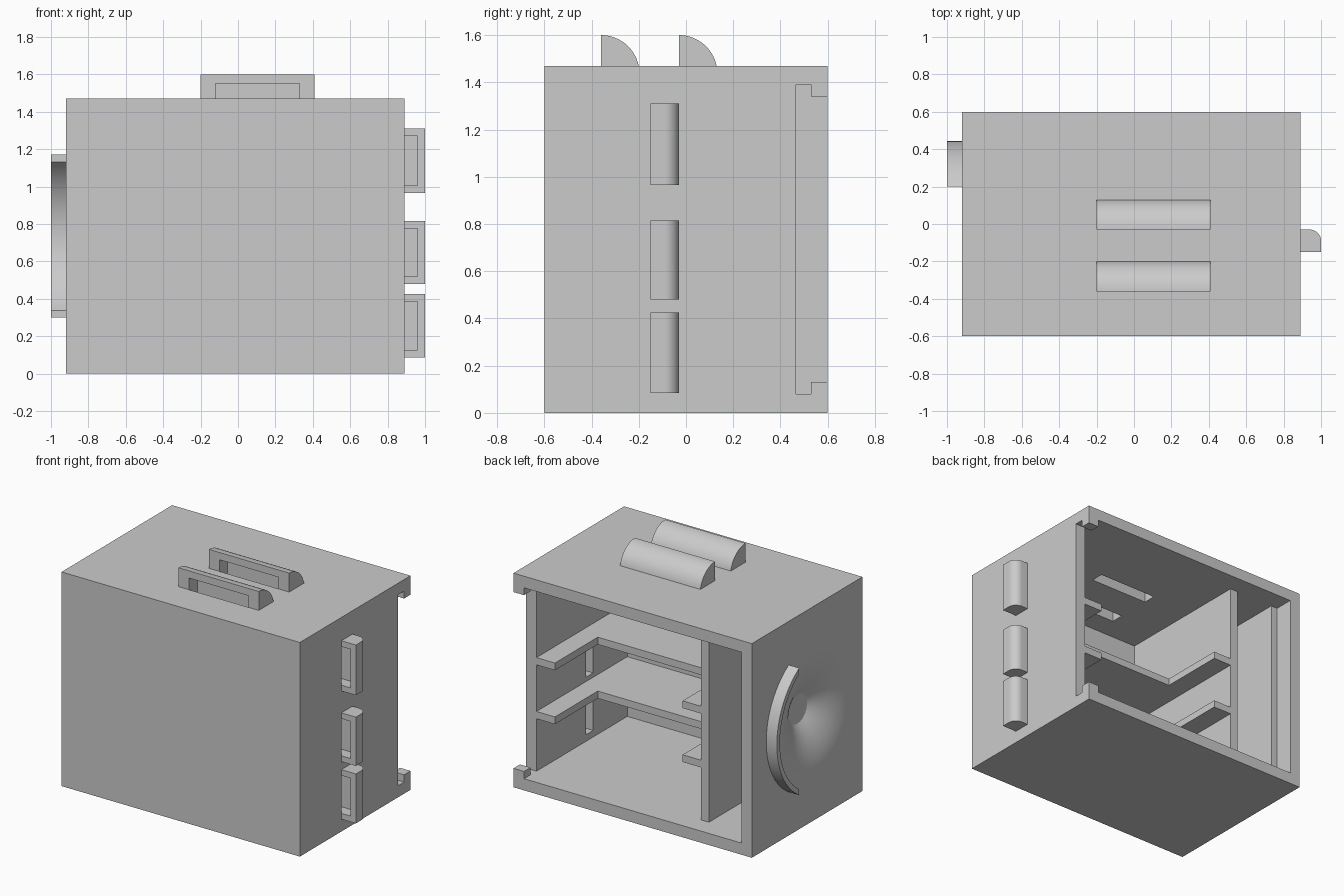
import bpy, bmesh
from math import sin, cos, pi, acos
from mathutils import Vector

cube = bpy.data.objects.get("Cube")
if cube:
    bpy.data.objects.remove(cube)

grey = bpy.data.materials.new("light grey")
grey.use_nodes = True
colour = (0.6, 0.6, 0.6, 1)
grey.diffuse_color = colour
grey.node_tree.nodes["Principled BSDF"].inputs["Base Color"].default_value = colour


def finish(name, bm):
    bmesh.ops.recalc_face_normals(bm, faces=bm.faces)
    mesh = bpy.data.meshes.new(name)
    bm.to_mesh(mesh)
    bm.free()
    mesh.materials.append(grey)
    ob = bpy.data.objects.new(name, mesh)
    bpy.context.collection.objects.link(ob)
    return ob


def prism(name, points, sweep):
    """Extrude a flat outline along a vector."""
    bm = bmesh.new()
    face = bm.faces.new([bm.verts.new(p) for p in points])
    new = bmesh.ops.extrude_face_region(bm, geom=[face], use_keep_orig=True)["geom"]
    bmesh.ops.translate(bm, vec=sweep, verts=[v for v in new if isinstance(v, bmesh.types.BMVert)])
    return finish(name, bm)


def box(name, x, y, z):
    outline = [(x[0], y[0], z[0]), (x[1], y[0], z[0]), (x[1], y[1], z[0]), (x[0], y[1], z[0])]
    return prism(name, outline, Vector((0, 0, z[1] - z[0])))


def activate(ob):
    bpy.ops.object.select_all(action='DESELECT')
    ob.select_set(True)
    bpy.context.view_layer.objects.active = ob


def cut(ob, cutter):
    """Subtract the cutter, then discard it."""
    mod = ob.modifiers.new("cut", 'BOOLEAN')
    mod.operation, mod.solver, mod.object = 'DIFFERENCE', 'EXACT', cutter
    activate(ob)
    bpy.ops.object.modifier_apply(modifier=mod.name)
    bpy.data.objects.remove(cutter)


def smooth(ob):
    activate(ob)
    bpy.ops.object.shade_smooth_by_angle(angle=pi / 6)


LEFT, RIGHT, TOP = -0.92, 0.89, 1.47
FLOOR, CEIL = 0.08, 1.39
INNER, STOP, FRONT = 0.81, 0.465, -0.52
HORN_Y, HORN_Z = -0.07, 0.735

# Hollow cabinet, open at the back, with a door slot in one side wall
cabinet = box("cabinet", (LEFT, RIGHT), (-0.6, 0.6), (0, TOP))
cut(cabinet, box("inside", (-0.79, INNER), (FRONT, 0.7), (FLOOR, CEIL)))
cut(cabinet, box("door_recess", (-0.84, 0.8), (STOP, 0.7), (FLOOR, CEIL)))
cut(cabinet, box("door_slot", (0.7, 1), (STOP, 0.53), (FLOOR, CEIL)))
cut(cabinet, box("door_gap", (0.7, 1), (0.5, 0.7), (0.13, 1.34)))

# Flared round dish sunk into the side wall
RIM, HUB, DEPTH, SIDES, STEPS = 0.45, 0.1, 0.12, 64, 14
profile = [(RIM, -0.1)]
for i in range(STEPS + 1):
    t = i / STEPS
    profile.append((RIM + (HUB - RIM) * t, DEPTH * t ** 2))
bm = bmesh.new()
rings = [[bm.verts.new((LEFT + d, HORN_Y + r * cos(2 * pi * k / SIDES), HORN_Z + r * sin(2 * pi * k / SIDES)))
          for k in range(SIDES)] for r, d in profile]
for a, b in zip(rings, rings[1:]):
    for k in range(SIDES):
        n = (k + 1) % SIDES
        bm.faces.new((a[k], a[n], b[n], b[k]))
bm.faces.new(rings[0])
bm.faces.new(rings[-1])
cut(cabinet, finish("dish_cutter", bm))

# Curved guard beside the dish, its ends cut flat
def guard_arc(radius):
    half = acos((0.2 - HORN_Y) / radius)
    return [(LEFT, HORN_Y + radius * cos(a), HORN_Z + radius * sin(a))
            for a in (half * (i / 16 - 1) for i in range(33))]

guard = prism("dish_guard", guard_arc(0.513) + guard_arc(0.48)[::-1], Vector((-0.08, 0, 0)))
smooth(guard)

# Hooded vents on the top, opening forwards, with slots into the cabinet
for name, y in (("front_top_hood", -0.36), ("rear_top_hood", -0.03)):
    arc = [(-0.2, y + 0.163 * sin(a), 1.437 + 0.163 * cos(a))
           for a in (1.367 * i / 16 for i in range(17))]
    hood = prism(name, [(-0.2, y, TOP)] + arc, Vector((0.61, 0, 0)))
    cut(hood, box("hollow", (-0.12, 0.33), (y - 0.1, y + 0.09), (1.4, 1.55)))
    cut(cabinet, box("slot", (-0.12, 0.33), (y, y + 0.09), (1.3, 1.55)))
    smooth(hood)

# Hooded vents down the side
for name, low, high in (("lower_side_hood", 0.085, 0.425), ("middle_side_hood", 0.48, 0.815),
                        ("upper_side_hood", 0.965, 1.31)):
    arc = [(0.94 + 0.06 * cos(a), -0.09 + 0.06 * sin(a), low)
           for a in (pi / 2 * i / 12 for i in range(13))]
    outline = [(RIGHT, -0.15, low), (1, -0.15, low)] + arc + [(RIGHT, -0.03, low)]
    hood = prism(name, outline, Vector((0, 0, high - low)))
    hole = (low + 0.04, high - 0.04)
    cut(hood, box("hollow", (0.8, 0.96), (-0.25, -0.07), hole))
    cut(cabinet, box("slot", (0.75, 0.96), (-0.15, -0.07), hole))
    smooth(hood)

smooth(cabinet)

# Inner partition
box("divider", (-0.5, -0.44), (FRONT, STOP), (FLOOR, CEIL))

# U-shaped shelves between the partition and the side wall
for name, z in (("lower_shelf", 0.44), ("upper_shelf", 0.81)):
    outline = [(-0.44, FRONT), (INNER, FRONT), (INNER, STOP), (0.67, STOP),
               (0.67, 0), (-0.3, 0), (-0.3, STOP), (-0.44, STOP)]
    prism(name, [(x, y, z) for x, y in outline], Vector((0, 0, 0.05)))
